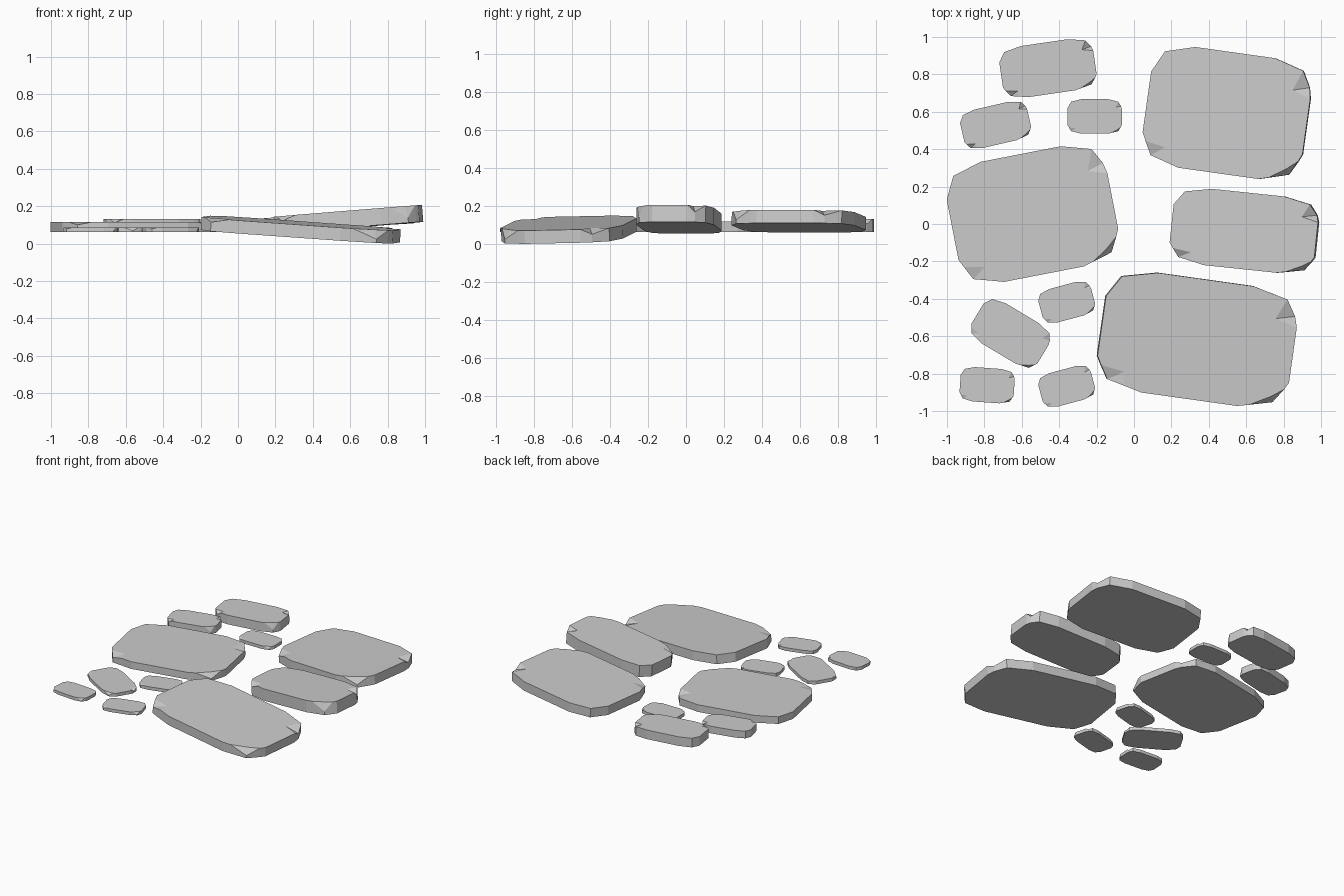
import bpy, bmesh, math
from mathutils import Matrix, Euler

if "Cube" in bpy.data.objects:
    bpy.data.objects.remove(bpy.data.objects["Cube"])

# Unit slab outline, anticlockwise: x, y, fraction of the height chipped off, inner point of the chip
OUTLINE = [
    (1, -.5, 0, None), (1, .42, 0, None),
    (.97, .6, .4, (.77, .52)),                 # back right chip
    (.865, .86, 0, None), (.5, 1, 0, None),
    (-.5, 1, 0, None), (-.865, .86, 0, None), (-1, .5, 0, None), (-1, -.5, 0, None),
    (-.95, -.64, 0, None),
    (-.865, -.86, .3, (-.70, -.70)),           # front left chip
    (-.68, -.93, 0, None), (-.5, -1, 0, None), (.5, -1, 0, None),
    (.62, -.955, 0, None),
    (.865, -.86, .7, (.83, -.77)),             # front right chip
    (.96, -.62, 0, None),
]


def stone(name, cx, cy, hx, hy, turn, z, thick, pitch=0, roll=0):
    """Chipped flat stone: centre, half sizes, turn in degrees, underside height, thickness, tilts."""
    bm = bmesh.new()
    bottom = [bm.verts.new((x * hx, y * hy, 0)) for x, y, d, i in OUTLINE]
    rim = [bm.verts.new((x * hx, y * hy, thick * (1 - d))) for x, y, d, i in OUTLINE]
    bm.faces.new(bottom[::-1])
    top = []
    n = len(OUTLINE)
    for k, (x, y, d, inner) in enumerate(OUTLINE):
        j = (k + 1) % n
        bm.faces.new((bottom[k], bottom[j], rim[j], rim[k]))
        if inner:
            v = bm.verts.new((inner[0] * hx, inner[1] * hy, thick))
            bm.faces.new((rim[k - 1], rim[k], v))
            bm.faces.new((rim[k], rim[j], v))
            top.append(v)
        else:
            top.append(rim[k])
    bm.faces.new(top)
    mesh = bpy.data.meshes.new(name)
    bm.to_mesh(mesh)
    bm.free()
    ob = bpy.data.objects.new(name, mesh)
    bpy.context.collection.objects.link(ob)
    ob.matrix_world = (Matrix.Translation((cx, cy, z))
                       @ Matrix.Rotation(math.radians(turn), 4, 'Z')
                       @ Euler((roll, pitch, 0)).to_matrix().to_4x4())


# Large slabs
stone("large_slab_left", -.543, .053, .435, .327, 11, .062, .055)
stone("large_slab_back", .5, .593, .432, .326, -8, .085, .07, -.058)
stone("large_slab_right", .595, -.037, .39, .205, -6, .085, .09, -.08)
stone("large_slab_front", .335, -.615, .518, .323, -8, .04, .07, .07, .02)

# Medium stones
stone("medium_stone_back", -.46, .833, .253, .138, 8.3, .062, .07)
stone("medium_stone_left", -.74, .53, .183, .105, 13, .062, .055)
stone("medium_stone_front", -.66, -.585, .206, .125, -31, .062, .025)

# Small pebbles
for i, (x, y, turn) in enumerate([(-.21, .575, 0), (-.36, -.418, 15),
                                  (-.785, -.862, -4), (-.36, -.868, 15)]):
    stone(f"small_stone_{i + 1}", x, y, .145, .092, turn, .062, .024)
